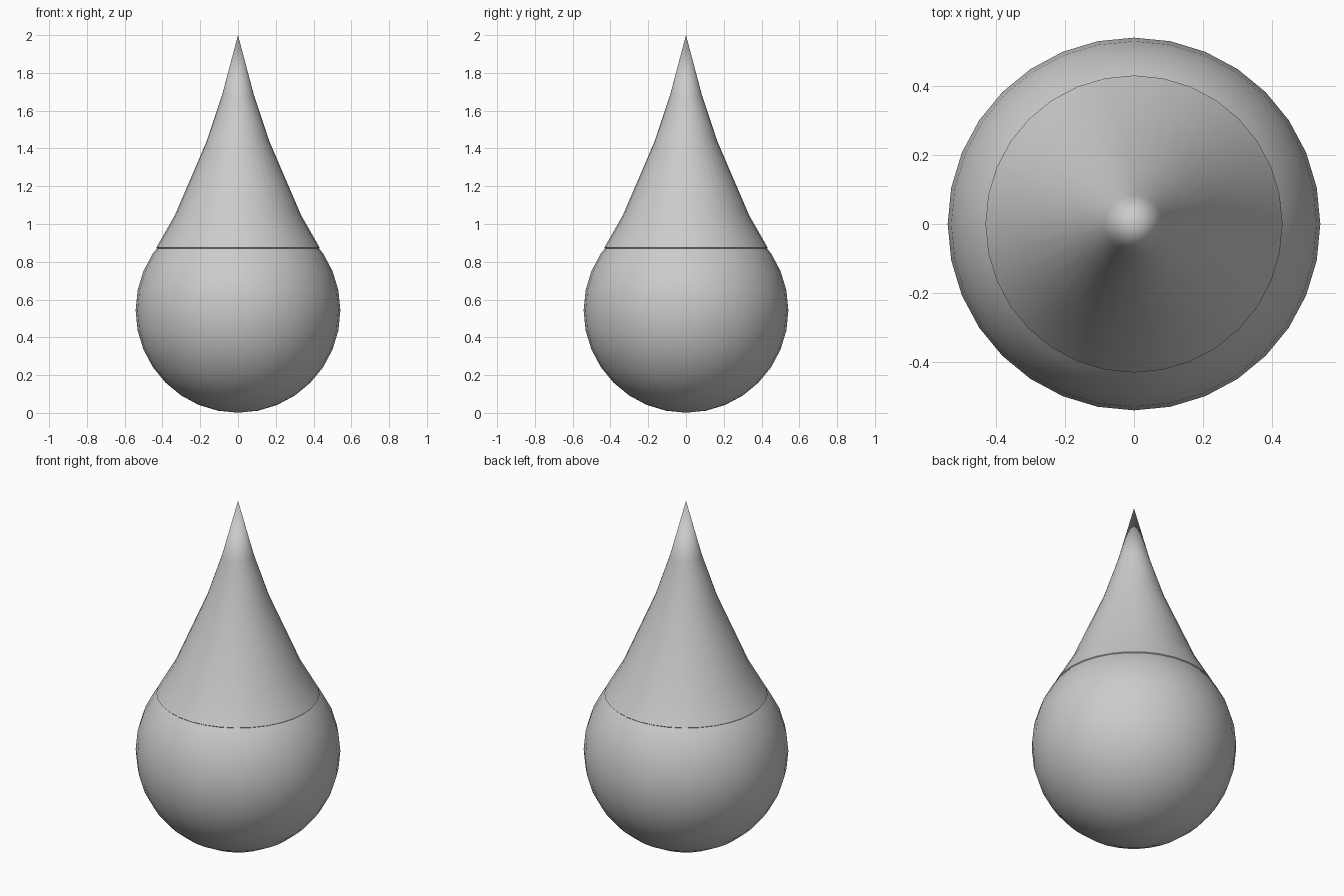
import bpy, bmesh, math

if "Cube" in bpy.data.objects:
    bpy.data.objects.remove(bpy.data.objects["Cube"])

SEG = 32

def finish(bm, name):
    bmesh.ops.recalc_face_normals(bm, faces=bm.faces)
    me = bpy.data.meshes.new(name)
    bm.to_mesh(me)
    bm.free()
    ob = bpy.data.objects.new(name, me)
    bpy.context.collection.objects.link(ob)
    me.shade_smooth()
    me.set_sharp_from_angle(angle=math.radians(40))
    return ob

# Round bulb
bm = bmesh.new()
bmesh.ops.create_uvsphere(bm, u_segments=SEG, v_segments=16, radius=0.542)
bmesh.ops.translate(bm, verts=bm.verts, vec=(0, 0, 0.543))
finish(bm, "drop_bulb")

# Tapered tip: lathed profile, tucked into the bulb at its lower edge
profile = [(0, 2.0), (0.085, 1.68), (0.165, 1.44), (0.335, 1.045),
           (0.432, 0.875), (0.36, 0.8), (0, 0.8)]
bm = bmesh.new()
vs = [bm.verts.new((r, 0, z)) for r, z in profile]
edges = [bm.edges.new(p) for p in zip(vs, vs[1:])]
bmesh.ops.spin(bm, geom=vs + edges, cent=(0, 0, 0), axis=(0, 0, 1),
               angle=math.tau, steps=SEG, use_duplicate=False)
bmesh.ops.remove_doubles(bm, verts=bm.verts, dist=1e-4)
finish(bm, "drop_tip")
